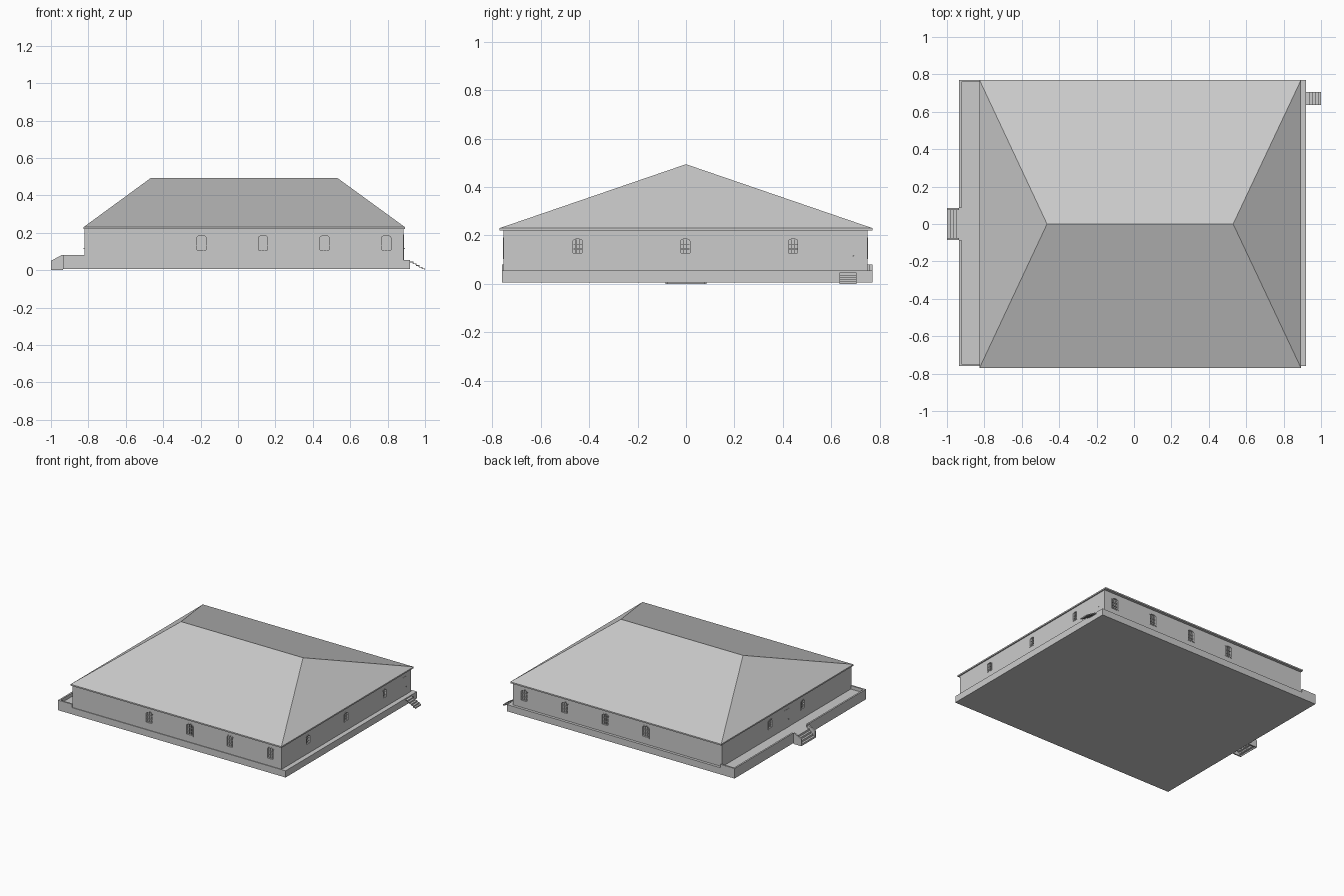
import bpy, bmesh
from math import radians, cos, sin, pi
from mathutils import Matrix, Vector

cube = bpy.data.objects.get("Cube")
if cube:
    bpy.data.objects.remove(cube, do_unlink=True)

grey = bpy.data.materials.new("plain_grey")
grey.use_nodes = True
grey.diffuse_color = (0.6, 0.6, 0.6, 1)
grey.node_tree.nodes["Principled BSDF"].inputs["Base Color"].default_value = (0.6, 0.6, 0.6, 1)


def finish(name, bm):
    bmesh.ops.recalc_face_normals(bm, faces=bm.faces)
    mesh = bpy.data.meshes.new(name)
    bm.to_mesh(mesh)
    bm.free()
    mesh.materials.append(grey)
    obj = bpy.data.objects.new(name, mesh)
    bpy.context.collection.objects.link(obj)
    return obj


def add_box(bm, x0, x1, y0, y1, z0, z1):
    size = Matrix.Diagonal((x1 - x0, y1 - y0, z1 - z0, 1))
    centre = Matrix.Translation(((x0 + x1) / 2, (y0 + y1) / 2, (z0 + z1) / 2))
    bmesh.ops.create_cube(bm, size=1, matrix=centre @ size)


def box(name, *bounds):
    bm = bmesh.new()
    add_box(bm, *bounds)
    return finish(name, bm)


def add_prism(bm, outline, y0, y1):
    """Extrude an (x, z) outline along y."""
    face = bm.faces.new([bm.verts.new((x, y0, z)) for x, z in outline])
    new = bmesh.ops.extrude_face_region(bm, geom=[face])["geom"]
    bmesh.ops.translate(bm, vec=(0, y1 - y0, 0),
                        verts=[v for v in new if isinstance(v, bmesh.types.BMVert)])


def arch(w, h, inset=0.0):
    """Window outline with a low curved head, standing on z = 0."""
    half, rise = w / 2 - inset, w * 0.28
    spring = h - rise
    pts = [(-half, inset), (half, inset)]
    for i in range(9):
        a = pi * i / 8
        pts.append((half * cos(a), spring + (rise - inset) * sin(a)))
    return pts


def place(obj, angle, spot):
    obj.data.transform(Matrix.Translation(spot) @ Matrix.Rotation(radians(angle), 4, "Z"))
    return obj


# Main dimensions
LEFT, RIGHT, FRONT, BACK = -0.82, 0.885, -0.755, 0.75
FLOOR, EAVE, RAIL = 0.055, 0.22, 0.08
BX0, BX1, BY0, BY1 = -0.935, 0.92, -0.76, 0.77

# Base slab and wall block
box("base", BX0, BX1, BY0, BY1, 0.006, FLOOR)
walls = box("walls", LEFT, RIGHT, FRONT, BACK, FLOOR - 0.004, EAVE + 0.003)

# Hipped roof with a thin eave edge
bm = bmesh.new()
rx0, rx1, ry = -0.826, 0.893, 0.77
rings = [[bm.verts.new((x, y, z)) for x, y in ((rx0, -ry), (rx1, -ry), (rx1, ry), (rx0, ry))]
         for z in (EAVE, 0.23)]
low, top = rings
bm.faces.new(low)
for i in range(4):
    j = (i + 1) % 4
    bm.faces.new((low[i], low[j], top[j], top[i]))
r0, r1 = bm.verts.new((-0.465, 0, 0.494)), bm.verts.new((0.53, 0, 0.494))
for f in ((top[0], top[1], r1, r0), (top[1], top[2], r1),
          (top[2], top[3], r0, r1), (top[3], top[0], r0)):
    bm.faces.new(f)
finish("roof", bm)

# Porch parapet with a gap for the stairs
bm = bmesh.new()
T, GAP = 0.012, 0.085
add_box(bm, BX0, BX0 + T, BY0, -GAP, FLOOR, RAIL)
add_box(bm, BX0, BX0 + T, GAP, BY1, FLOOR, RAIL)
add_box(bm, BX0 + T, LEFT, BY0, BY0 + T, FLOOR, RAIL)
add_box(bm, BX0 + T, LEFT, BY1 - T, BY1, FLOOR, RAIL)
finish("porch_parapet", bm)


def stairs(name, start, end, y0, y1, z_top, count):
    """Open flight of thin treads and risers going down from start to end."""
    bm = bmesh.new()
    run, rise, t = (end - start) / count, z_top / count, 0.004
    for i in range(count):
        xa, xb = sorted((start + i * run, start + (i + 1) * run))
        z = z_top - i * rise
        edge = xb if run > 0 else xa
        add_box(bm, xa, xb, y0, y1, z - t, z)
        add_box(bm, edge - t / 2, edge + t / 2, y0, y1, z - rise, z)
    obj = finish(name, bm)
    # keep the last riser inside the end of the flight
    for v in obj.data.vertices:
        v.co.x = max(min(v.co.x, 1.0), -1.0)
    return obj


stairs("side_stairs", BX1, 1.0, 0.635, 0.705, 0.046, 5)
stairs("porch_stairs", BX0, -0.998, -0.08, 0.08, FLOOR, 4)

# Sloped cheek walls beside the porch stairs
for name, y in (("front_stair_cheek", -GAP), ("back_stair_cheek", GAP - 0.01)):
    bm = bmesh.new()
    add_prism(bm, [(-1, 0), (BX0, 0), (BX0, RAIL), (-0.945, RAIL), (-1, 0.05)], y, y + 0.01)
    finish(name, bm)

# Windows: position, turn, width, height
windows = []
for x in (-0.195, 0.134, 0.463, 0.793):
    windows.append(("front_window", Vector((x, FRONT, 0.102)), 0, 0.062, 0.09))
    windows.append(("back_window", Vector((x, BACK, 0.102)), 180, 0.062, 0.09))
for y in (-0.448, -0.003, 0.443):
    windows.append(("right_window", Vector((RIGHT, y, 0.121)), 90, 0.051, 0.071))
for y in (-0.19, 0.19):
    windows.append(("left_window", Vector((LEFT, y, 0.121)), -90, 0.051, 0.071))

DEPTH = 0.012
cutters = []
for name, spot, turn, w, h in windows:
    # recess cutter
    bm = bmesh.new()
    add_prism(bm, arch(w, h, 0.003), -0.02, DEPTH)
    cutters.append(place(finish("window_cutter", bm), turn, spot))
    # frame ring around the opening
    bm = bmesh.new()
    loops = [[bm.verts.new((x, y, z)) for x, z in arch(w, h, k)]
             for k, y in ((0, 0.002), (0, -0.002), (0.007, -0.002), (0.007, DEPTH))]
    for a, b in zip(loops, loops[1:]):
        for i in range(len(a)):
            j = (i + 1) % len(a)
            bm.faces.new((a[i], a[j], b[j], b[i]))
    # glazing bars
    bar = 0.0012
    for s in (-1, 1):
        x = s * w * 0.13
        add_box(bm, x - bar, x + bar, 0.005, DEPTH, 0.007, h - 0.009)
    for k in (0.32, 0.6):
        add_box(bm, 0.008 - w / 2, w / 2 - 0.008, 0.005, DEPTH, h * k - bar, h * k + bar)
    place(finish(name, bm), turn, spot)

# Cut the window recesses into the walls
bpy.context.view_layer.objects.active = walls
for cutter in cutters:
    mod = walls.modifiers.new("recess", "BOOLEAN")
    mod.operation = "DIFFERENCE"
    mod.solver = "EXACT"
    mod.object = cutter
    bpy.ops.object.modifier_apply(modifier=mod.name)
    bpy.data.objects.remove(cutter, do_unlink=True)


def door(name, spot, turn, w):
    """Thin door leaf with a small knob."""
    bm = bmesh.new()
    add_box(bm, -w / 2, w / 2, -0.0015, 0.002, 0, 0.135)
    knob = Matrix.Translation((w * 0.3, -0.004, 0.06))
    bmesh.ops.create_uvsphere(bm, u_segments=8, v_segments=6, radius=0.003, matrix=knob)
    place(finish(name, bm), turn, spot)


door("side_door", Vector((RIGHT, 0.675, FLOOR)), 90, 0.052)
door("porch_door", Vector((LEFT, 0, FLOOR)), -90, 0.06)
